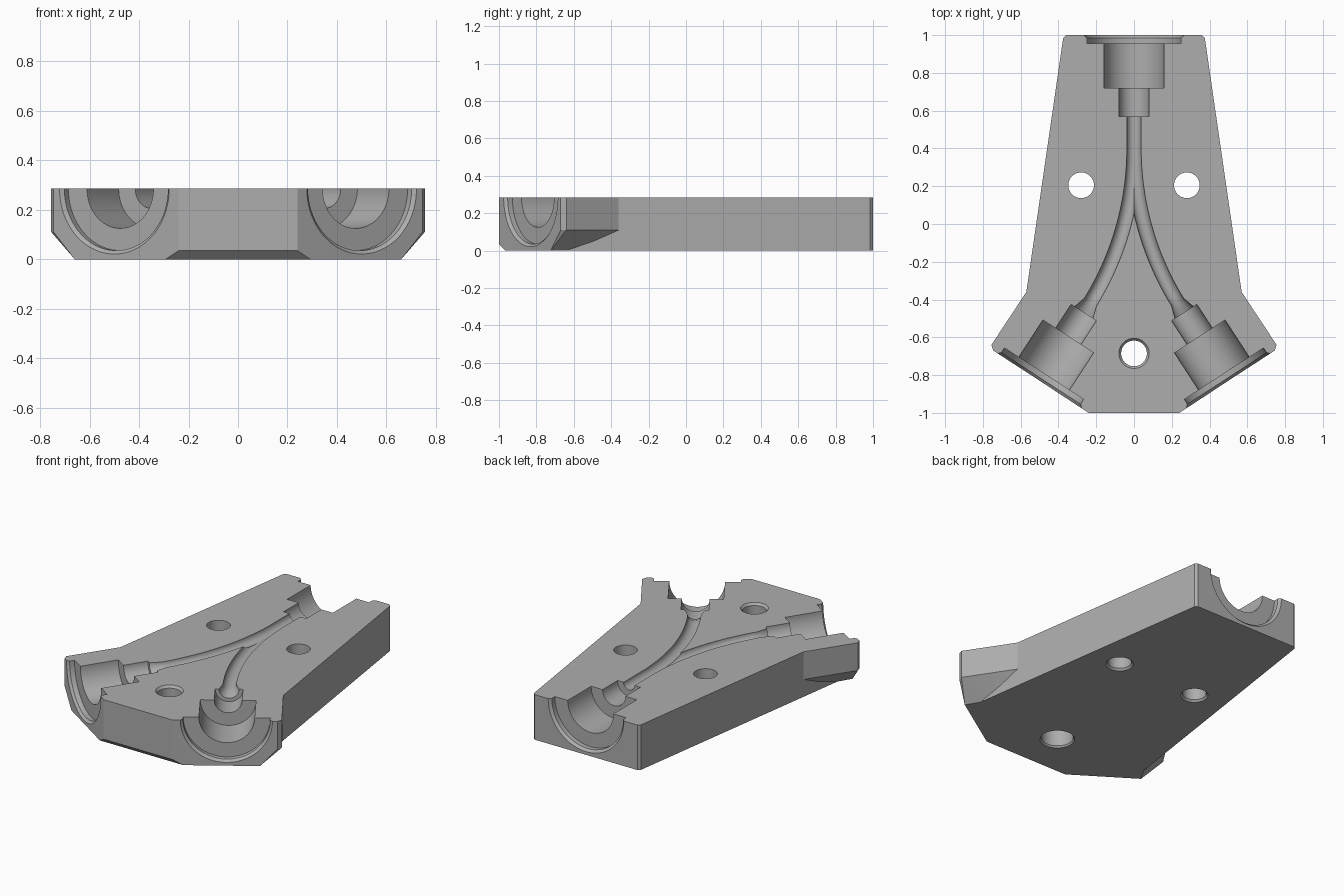
import bpy, bmesh, math
from mathutils import Vector

cube = bpy.data.objects.get("Cube")
if cube:
    bpy.data.objects.remove(cube, do_unlink=True)

TOP = 0.285          # parting face height
TUBE = 0.038         # channel radius
ANGLE = math.radians(33)
BEND = 1.55          # channel bend radius
BEND_Y = 0.40        # where the channel begins to split

grey = bpy.data.materials.new("plain grey")
grey.use_nodes = True
grey.diffuse_color = (0.42, 0.42, 0.42, 1)
grey.node_tree.nodes["Principled BSDF"].inputs["Base Color"].default_value = (0.42, 0.42, 0.42, 1)


def finish(bm, name):
    bmesh.ops.recalc_face_normals(bm, faces=bm.faces[:])
    mesh = bpy.data.meshes.new(name)
    bm.to_mesh(mesh)
    bm.free()
    mesh.materials.append(grey)
    obj = bpy.data.objects.new(name, mesh)
    bpy.context.collection.objects.link(obj)
    return obj


def hull(name, points):
    """Convex solid from points mirrored across x."""
    bm = bmesh.new()
    for x, y, z in points:
        for side in (1, -1):
            bm.verts.new((side * x, y, z))
    bmesh.ops.convex_hull(bm, input=bm.verts[:])
    bmesh.ops.dissolve_limit(bm, angle_limit=0.002, verts=bm.verts[:], edges=bm.edges[:])
    return finish(bm, name)


def sweep(name, stations, sides=64):
    """Round solid through stations of (centre, direction, radius)."""
    bm = bmesh.new()
    rings = []
    for centre, along, radius in stations:
        across = Vector((-along.y, along.x, 0)) if abs(along.z) < 0.5 else Vector((1, 0, 0))
        other = along.cross(across)
        ring = []
        for i in range(sides):
            a = math.tau * (i + 0.5) / sides
            ring.append(bm.verts.new(centre + radius * (math.cos(a) * across + math.sin(a) * other)))
        rings.append(ring)
    for r0, r1 in zip(rings, rings[1:]):
        for i in range(sides):
            j = (i + 1) % sides
            bm.faces.new((r0[i], r0[j], r1[j], r1[i]))
    bm.faces.new(rings[0])
    bm.faces.new(rings[-1])
    return finish(bm, name)


# Stepped port: (depth behind the outer face, radius)
PORT = [(-0.03, 0.295), (0.015, 0.25), (0.045, 0.25), (0.045, 0.16),
        (0.28, 0.16), (0.28, 0.08), (0.43, 0.08)]


def port(face, inward):
    return [(face + inward * d, inward, r) for d, r in PORT]


def arm(side):
    """Angled port and the curved channel leading to the trunk."""
    out = Vector((side * math.sin(ANGLE), -math.cos(ANGLE), 0))
    end = Vector((side * BEND * (1 - math.cos(ANGLE)), BEND_Y - BEND * math.sin(ANGLE), TOP))
    stations = port(end + out * 0.46, -out)
    stations += [(end + out * 0.03, -out, 0.058), (end + out * 0.01, -out, 0.052)]
    steps = 24
    for i in range(steps + 1):
        a = ANGLE * (1 - i / steps)
        centre = Vector((side * BEND * (1 - math.cos(a)), BEND_Y - BEND * math.sin(a), TOP))
        along = Vector((-side * math.sin(a), math.cos(a), 0))
        if i > 0:
            stations.append((centre, along, TUBE))
    return stations


def hole(x, y, profile):
    return [(Vector((x, y, z)), Vector((0, 0, 1)), r) for z, r in profile]


# Tapered body
body = hull("mold_half", [(x, y, z) for z in (0, TOP)
                          for x, y in ((0.36, 1), (0.375, 0.985), (0.612, -0.65))])

# Flared front with chamfered lower edges
wing = [(0.57, -0.36), (0.755, -0.64), (0.745, -0.67)]
front = hull("flared_front",
             [(x, y, z) for z in (0.11, TOP) for x, y in wing]
             + [(0.24, -1, 0.035), (0.24, -1, TOP)]
             + [(0.442, -0.36, 0), (0.66, -0.724, 0), (0.293, -0.965, 0)])

# Cutters for ports, channels and bolt holes
back = Vector((0, -1, 0))
trunk = port(Vector((0, 1, TOP)), back)
trunk += [(Vector((0, y, TOP)), back, TUBE) for y in (0.57, BEND_Y - 0.02)]
side_hole = [(-0.01, 0.088), (0.012, 0.068), (0.3, 0.068)]
centre_hole = [(-0.01, 0.108), (0.01, 0.092), (0.15, 0.092), (0.15, 0.068),
               (0.27, 0.068), (0.295, 0.088)]
cutters = [sweep("trunk_cutter", trunk),
           sweep("left_arm_cutter", arm(1)),
           sweep("right_arm_cutter", arm(-1)),
           sweep("left_hole_cutter", hole(0.28, 0.205, side_hole)),
           sweep("right_hole_cutter", hole(-0.28, 0.205, side_hole)),
           sweep("front_hole_cutter", hole(0, -0.685, centre_hole))]

for tool in [front] + cutters:
    mod = body.modifiers.new(tool.name, 'BOOLEAN')
    mod.operation = 'UNION' if tool is front else 'DIFFERENCE'
    mod.solver = 'EXACT'
    mod.object = tool
    tool.hide_render = True

# Bake the cuts and drop the helpers
graph = bpy.context.evaluated_depsgraph_get()
solid = bpy.data.meshes.new_from_object(body.evaluated_get(graph))
body.modifiers.clear()
body.data = solid
for tool in [front] + cutters:
    bpy.data.objects.remove(tool, do_unlink=True)

bpy.ops.object.select_all(action='DESELECT')
body.select_set(True)
bpy.context.view_layer.objects.active = body
bpy.ops.object.shade_smooth_by_angle(angle=math.radians(25))
